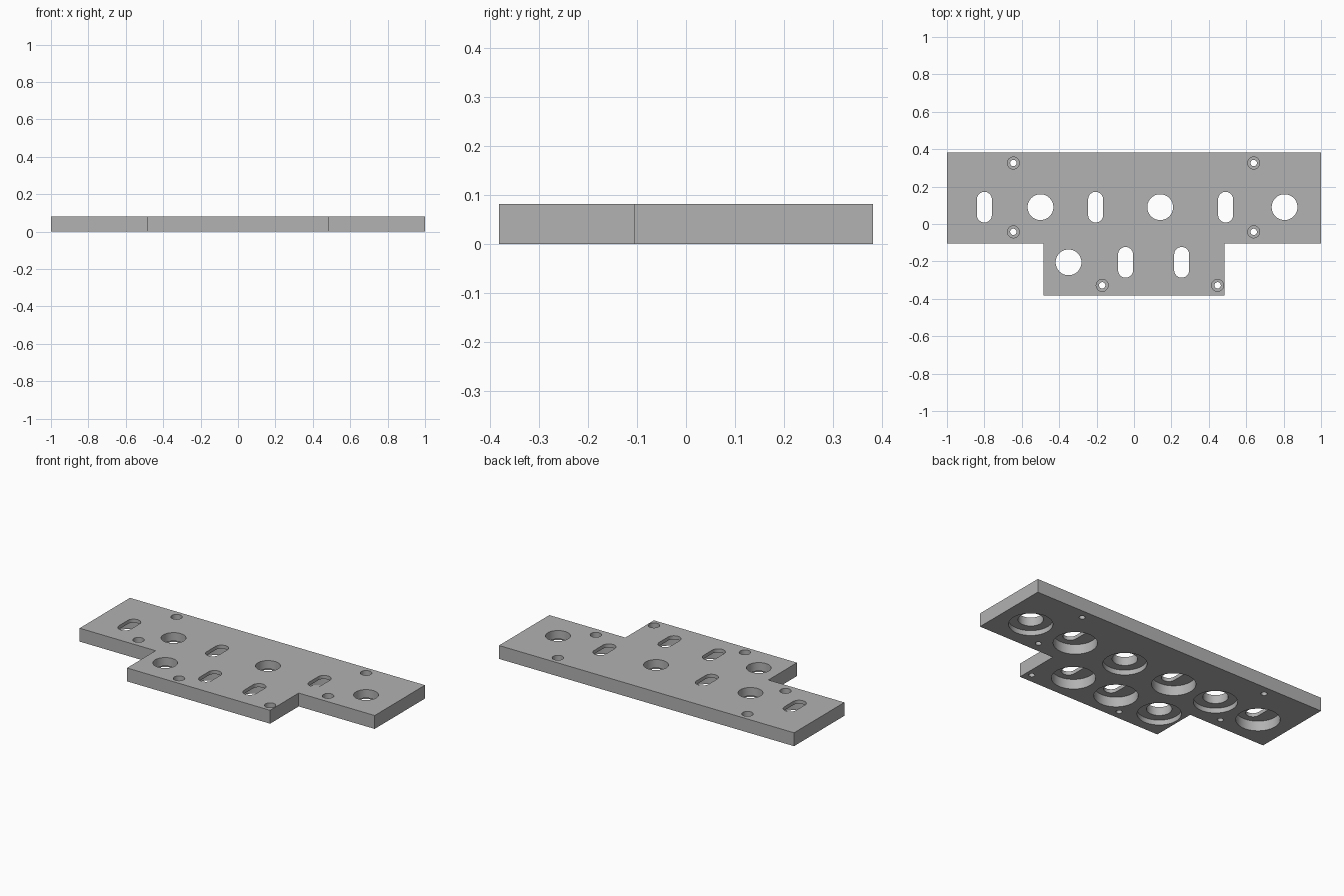
import bpy, bmesh, math

cube = bpy.data.objects.get("Cube")
if cube:
    bpy.data.objects.remove(cube, do_unlink=True)

HEIGHT = 0.082
ROUND_HOLES = [(-0.5, 0.09), (0.14, 0.09), (0.805, 0.09), (-0.35, -0.205)]
SLOTS = [(-0.8, 0.09), (-0.205, 0.09), (0.49, 0.09), (-0.045, -0.205), (0.255, -0.205)]
SCREWS = [(-0.645, 0.326), (0.64, 0.326), (-0.645, -0.042), (0.64, -0.042),
          (-0.17, -0.328), (0.447, -0.328)]

steel = bpy.data.materials.new("plain grey")
steel.use_nodes = True
grey = (0.445, 0.445, 0.445, 1)
steel.diffuse_color = grey
steel.node_tree.nodes["Principled BSDF"].inputs["Base Color"].default_value = grey


def extrude(bm, outline, z0, z1):
    """Add a closed prism over a counter-clockwise outline."""
    low = [bm.verts.new((x, y, z0)) for x, y in outline]
    high = [bm.verts.new((x, y, z1)) for x, y in outline]
    bm.faces.new(low[::-1])
    bm.faces.new(high)
    n = len(outline)
    for i in range(n):
        j = (i + 1) % n
        bm.faces.new((low[i], low[j], high[j], high[i]))


def rounded(centre, radius, stretch=0.0, steps=24):
    """Circle, or a slot along y when stretched."""
    cx, cy = centre
    points = []
    for start, shift in ((0, stretch), (math.pi, -stretch)):
        for i in range(steps + (1 if stretch else 0)):
            a = start + math.pi * i / steps
            points.append((cx + radius * math.cos(a), cy + shift + radius * math.sin(a)))
    return points


def make(name, bm):
    mesh = bpy.data.meshes.new(name)
    bm.to_mesh(mesh)
    bm.free()
    mesh.materials.append(steel)
    obj = bpy.data.objects.new(name, mesh)
    bpy.context.collection.objects.link(obj)
    return obj


# T-shaped plate
half = [(0.485, -0.382), (0.485, -0.105), (1, -0.105), (1, 0.382)]
bm = bmesh.new()
extrude(bm, half + [(-x, y) for x, y in reversed(half)], 0, HEIGHT)
plate = make("mounting_plate", bm)

# Openings through the whole plate
bm = bmesh.new()
for c in ROUND_HOLES:
    extrude(bm, rounded(c, 0.069), -0.1, 0.2)
for c in SLOTS:
    extrude(bm, rounded(c, 0.04, 0.042), -0.1, 0.2)
for c in SCREWS:
    extrude(bm, rounded(c, 0.017), -0.1, 0.2)
through = make("through_cutter", bm)

# Wide recesses from below and screw head recesses from above
bm = bmesh.new()
for c in ROUND_HOLES:
    extrude(bm, rounded(c, 0.12), -0.1, 0.03)
for c in SLOTS:
    extrude(bm, rounded(c, 0.12), -0.1, 0.06)
for c in SCREWS:
    extrude(bm, rounded(c, 0.032), 0.04, 0.2)
recess = make("recess_cutter", bm)

# Cut the plate, then drop the cutters
bpy.ops.object.select_all(action='DESELECT')
plate.select_set(True)
bpy.context.view_layer.objects.active = plate
for cutter in (through, recess):
    cutter.hide_render = True
    mod = plate.modifiers.new(cutter.name, 'BOOLEAN')
    mod.operation = 'DIFFERENCE'
    mod.solver = 'EXACT'
    mod.object = cutter
    bpy.ops.object.modifier_apply(modifier=mod.name)
    bpy.data.objects.remove(cutter, do_unlink=True)
bpy.ops.object.shade_smooth_by_angle(angle=math.radians(30))
